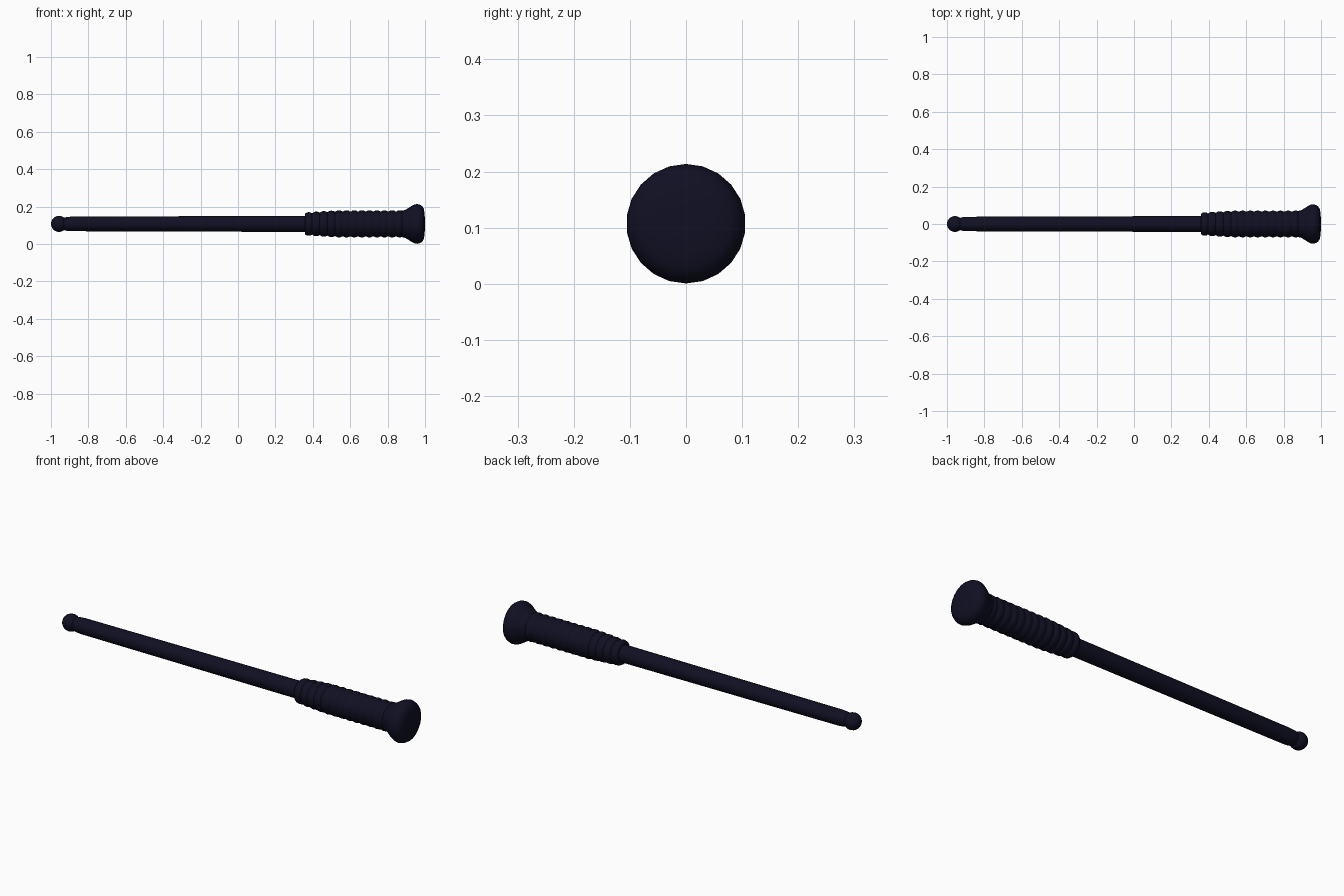
import bpy, bmesh, math

if "Cube" in bpy.data.objects:
    bpy.data.objects.remove(bpy.data.objects["Cube"])

AXIS_Z = 0.107
SIDES = 22

navy = bpy.data.materials.new("very dark navy")
navy.diffuse_color = (0.005, 0.005, 0.017, 1)
navy.use_nodes = True
navy.node_tree.nodes["Principled BSDF"].inputs["Base Color"].default_value = navy.diffuse_color


def lathe(name, profile, sides=SIDES):
    """Turn (x, radius) points around the long axis; both ends are closed."""
    bm = bmesh.new()
    rings = []
    for x, r in profile:
        ring = []
        for i in range(sides):
            a = math.pi / 2 + 2 * math.pi * i / sides
            ring.append(bm.verts.new((x, r * math.cos(a), AXIS_Z + r * math.sin(a))))
        rings.append(ring)
    for a, b in zip(rings, rings[1:]):
        for i in range(sides):
            j = (i + 1) % sides
            bm.faces.new((a[i], a[j], b[j], b[i]))
    bm.faces.new(rings[0])
    bm.faces.new(rings[-1])
    bmesh.ops.recalc_face_normals(bm, faces=bm.faces)
    me = bpy.data.meshes.new(name)
    bm.to_mesh(me)
    bm.free()
    me.materials.append(navy)
    ob = bpy.data.objects.new(name, me)
    bpy.context.collection.objects.link(ob)
    bpy.ops.object.select_all(action='DESELECT')
    ob.select_set(True)
    bpy.context.view_layer.objects.active = ob
    bpy.ops.object.shade_smooth_by_angle(angle=math.radians(40))
    return ob


# rounded tip
R = 0.043
tip = [(-1 + R - R * math.cos(t), R * math.sin(t))
       for t in [math.radians(d) for d in (4, 20, 36, 54, 72, 90, 108, 124, 138)]]
lathe("tip_ball", tip)

# slightly tapered shaft
lathe("shaft", [(-0.935, 0.032), (-0.915, 0.037), (-0.89, 0.039),
                (-0.3, 0.041), (0.38, 0.043)])

# ridged grip: a row of rounded rings that swells towards the middle
START, END, COUNT = 0.358, 0.885, 13
step = (END - START) / COUNT
grip = [(START, 0.044), (START, 0.054)]
for k in range(COUNT):
    outer = 0.0725 - 0.0095 * max(0, 1 - k / 4) ** 1.3
    for f, drop in ((0.06, 0.006), (0.25, 0.0015), (0.5, 0), (0.75, 0.0015), (0.94, 0.006)):
        grip.append((START + (k + f) * step, outer - drop))
grip.append((END, 0.06))
lathe("ridged_grip", grip)

# flared end knob
lathe("end_knob", [(0.865, 0.06), (0.875, 0.07), (0.895, 0.075), (0.913, 0.086),
                   (0.93, 0.097), (0.945, 0.104), (0.958, 0.1065), (0.972, 0.103),
                   (0.985, 0.095), (0.994, 0.08), (0.998, 0.05), (1.0, 0.01)])
